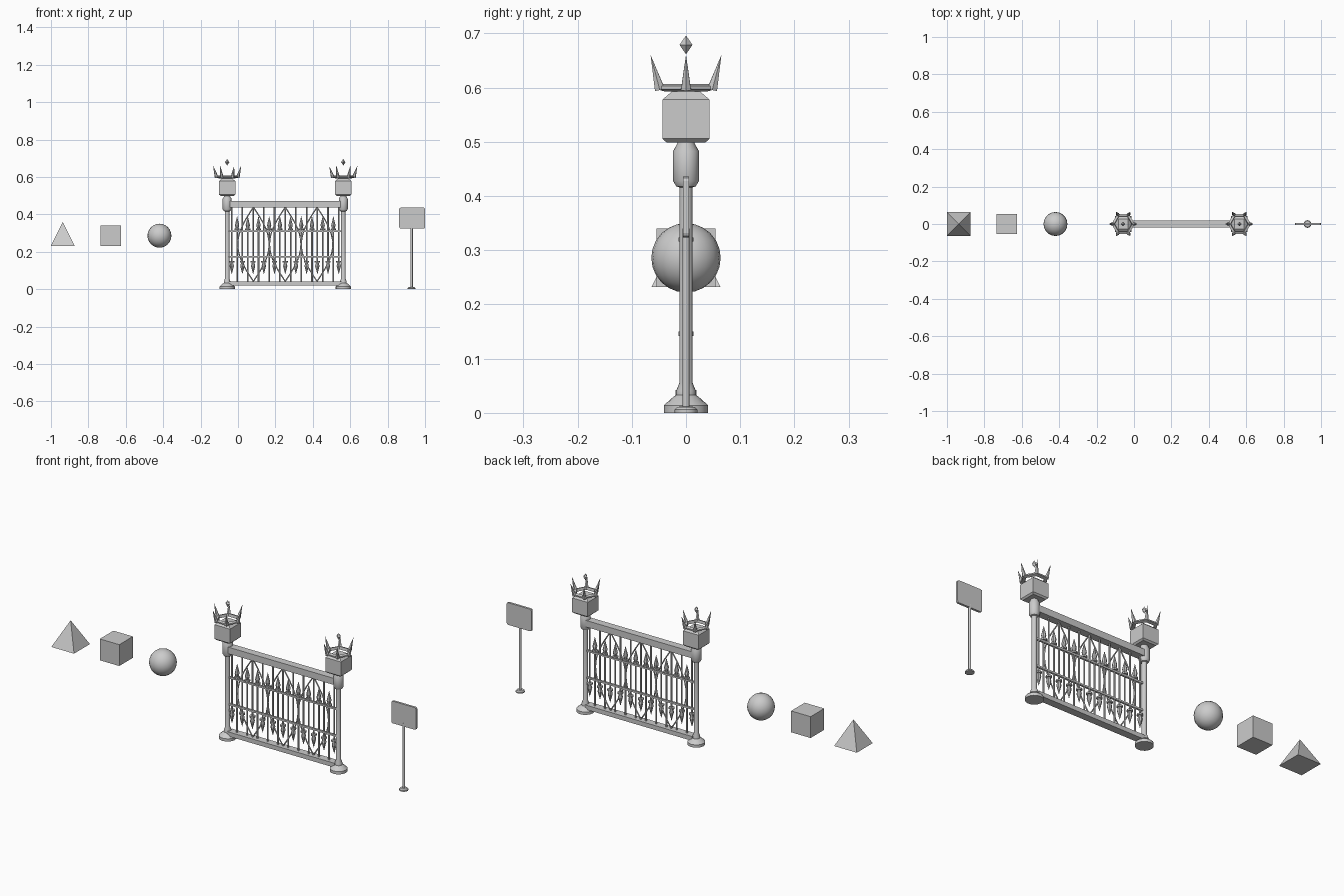
import bpy, bmesh, math
from mathutils import Vector

if "Cube" in bpy.data.objects:
    bpy.data.objects.remove(bpy.data.objects["Cube"], do_unlink=True)

grey = bpy.data.materials.new("plain_grey")
grey.use_nodes = True
grey.diffuse_color = (0.6, 0.6, 0.6, 1)
grey.node_tree.nodes["Principled BSDF"].inputs["Base Color"].default_value = (0.6, 0.6, 0.6, 1)


def finish(name, bm, smooth=False):
    bmesh.ops.recalc_face_normals(bm, faces=bm.faces)
    mesh = bpy.data.meshes.new(name)
    bm.to_mesh(mesh)
    bm.free()
    mesh.materials.append(grey)
    ob = bpy.data.objects.new(name, mesh)
    bpy.context.collection.objects.link(ob)
    if smooth:
        bpy.ops.object.select_all(action="DESELECT")
        ob.select_set(True)
        bpy.context.view_layer.objects.active = ob
        bpy.ops.object.shade_smooth_by_angle(angle=math.radians(35))
    return ob


def lathe(bm, profile, sides, x=0, y=0, turn=0, closed=False):
    """Stack rings of (radius, height); closed joins the last ring to the first."""
    rings = []
    for r, z in profile:
        angles = [turn + math.tau * i / sides for i in range(sides)]
        rings.append([bm.verts.new((x + r * math.cos(a), y + r * math.sin(a), z)) for a in angles])
    pairs = list(zip(rings, rings[1:])) + ([(rings[-1], rings[0])] if closed else [])
    for a, b in pairs:
        for i in range(sides):
            j = (i + 1) % sides
            bm.faces.new((a[i], a[j], b[j], b[i]))
    if not closed:
        bm.faces.new(rings[0])
        bm.faces.new(rings[-1])


def box(bm, centre, size):
    verts = bmesh.ops.create_cube(bm, size=1)["verts"]
    for v in verts:
        v.co = Vector(centre) + Vector(a * b for a, b in zip(v.co, size))
    return verts


def rod(bm, a, b, r1, r2, sides=6):
    a, b = Vector(a), Vector(b)
    verts = bmesh.ops.create_cone(bm, cap_ends=True, segments=sides, radius1=r1,
                                  radius2=r2, depth=(b - a).length)["verts"]
    turn = (b - a).to_track_quat("Z", "Y")
    for v in verts:
        v.co = turn @ v.co + (a + b) / 2


# Three plain solids
bm = bmesh.new()
lathe(bm, [(0.09, 0.232), (0.0002, 0.359)], 4, x=-0.937, turn=math.pi / 4)
finish("pyramid", bm)

bm = bmesh.new()
box(bm, (-0.681, 0, 0.286), (0.109, 0.109, 0.108))
finish("block", bm)

bm = bmesh.new()
bmesh.ops.create_uvsphere(bm, u_segments=20, v_segments=12, radius=0.064)
bmesh.ops.translate(bm, verts=bm.verts, vec=(-0.42, 0, 0.286))
finish("ball", bm, True)

# Gate posts with crowns
LEFT, RIGHT = 0.563, -0.058
POST = [(0.041, 0), (0.041, 0.014), (0.023, 0.03), (0.018, 0.033), (0.018, 0.041),
        (0.012, 0.056), (0.012, 0.416), (0.018, 0.418), (0.024, 0.428),
        (0.024, 0.483), (0.016, 0.497), (0.016, 0.501)]
HEAD = [(0.036, 0.499), (0.0435, 0.506), (0.0435, 0.578), (0.026, 0.593)]
RIM = [(0.045, 0.593), (0.062, 0.597), (0.062, 0.603), (0.048, 0.607)]

for side, x in (("left", LEFT), ("right", RIGHT)):
    bm = bmesh.new()
    lathe(bm, POST, 16, x=x)
    finish(side + "_post", bm, True)

    bm = bmesh.new()
    lathe(bm, [(r * math.sqrt(2), z) for r, z in HEAD], 4, x=x, turn=math.pi / 4)
    finish(side + "_post_head", bm)

    bm = bmesh.new()
    lathe(bm, RIM, 6, x=x, closed=True)
    for i in range(6):
        c, s = math.cos(i * math.pi / 3), math.sin(i * math.pi / 3)
        rod(bm, (x + 0.056 * c, 0.056 * s, 0.597), (x + 0.075 * c, 0.075 * s, 0.659), 0.0105, 0.0003)
    finish(side + "_crown", bm)

    bm = bmesh.new()
    lathe(bm, [(0.0002, 0.662), (0.012, 0.679), (0.0002, 0.696)], 4, x=x)
    finish(side + "_gem", bm)

# Horizontal rails
middle, span = (LEFT + RIGHT) / 2, LEFT - RIGHT
for name, z, depth, height in (("top_rail", 0.454, 0.038, 0.033), ("bottom_rail", 0.031, 0.038, 0.022),
                               ("upper_bar", 0.31, 0.01, 0.009), ("lower_bar", 0.174, 0.01, 0.009)):
    bm = bmesh.new()
    box(bm, (middle, 0, z), (span - 0.02, depth, height))
    finish(name, bm)


# Upright and hanging spears, alternating along the gate
def spear(bm, x, start, collar, tip):
    d = math.copysign(1, tip - start)
    rod(bm, (x, 0, start), (x, 0, collar + d * 0.01), 0.0042, 0.0042, 8)
    rod(bm, (x, 0, collar - d * 0.004), (x, 0, collar + d * 0.004), 0.014, 0.014, 8)
    rod(bm, (x, 0, collar + d * 0.004), (x, 0, collar + d * 0.022), 0.007, 0.0115, 8)
    rod(bm, (x, 0, collar + d * 0.022), (x, 0, tip), 0.0115, 0.0003, 8)


step = 0.0572
upright, hanging = bmesh.new(), bmesh.new()
for i in range(-5, 6):
    spear(hanging, middle + i * step, 0.445, 0.146, 0.08)
    if i < 5:
        spear(upright, middle + (i + 0.5) * step, 0.035, 0.32, 0.39)
finish("hanging_spears", hanging, True)
finish("upright_spears", upright, True)

# Pointed loops made of two bowed strands each
bm = bmesh.new()
low, high, count = 0.042, 0.438, 14
for loop in (-1, 0, 1):
    for side in (-1, 1):
        points = []
        for k in range(count + 1):
            t = k / count
            points.append((middle + loop * 0.17 + side * 0.084 * math.sin(math.pi * t),
                           0, low + (high - low) * t))
        for a, b in zip(points, points[1:]):
            rod(bm, a, b, 0.0032, 0.0032)
finish("pointed_loops", bm, True)

# Sign on a pole
SIGN = 0.928
bm = bmesh.new()
lathe(bm, [(0.021, 0), (0.021, 0.006), (0.016, 0.011), (0.0065, 0.012), (0.0065, 0.34)], 12, x=SIGN)
finish("sign_pole", bm, True)

bm = bmesh.new()
box(bm, (SIGN + 0.003, 0, 0.38), (0.138, 0.011, 0.112))
corners = [e for e in bm.edges if abs(e.verts[0].co.y - e.verts[1].co.y) > 0.005]
bmesh.ops.bevel(bm, geom=corners, offset=0.008, segments=2, profile=0.5, affect="EDGES")
finish("sign_board", bm)
